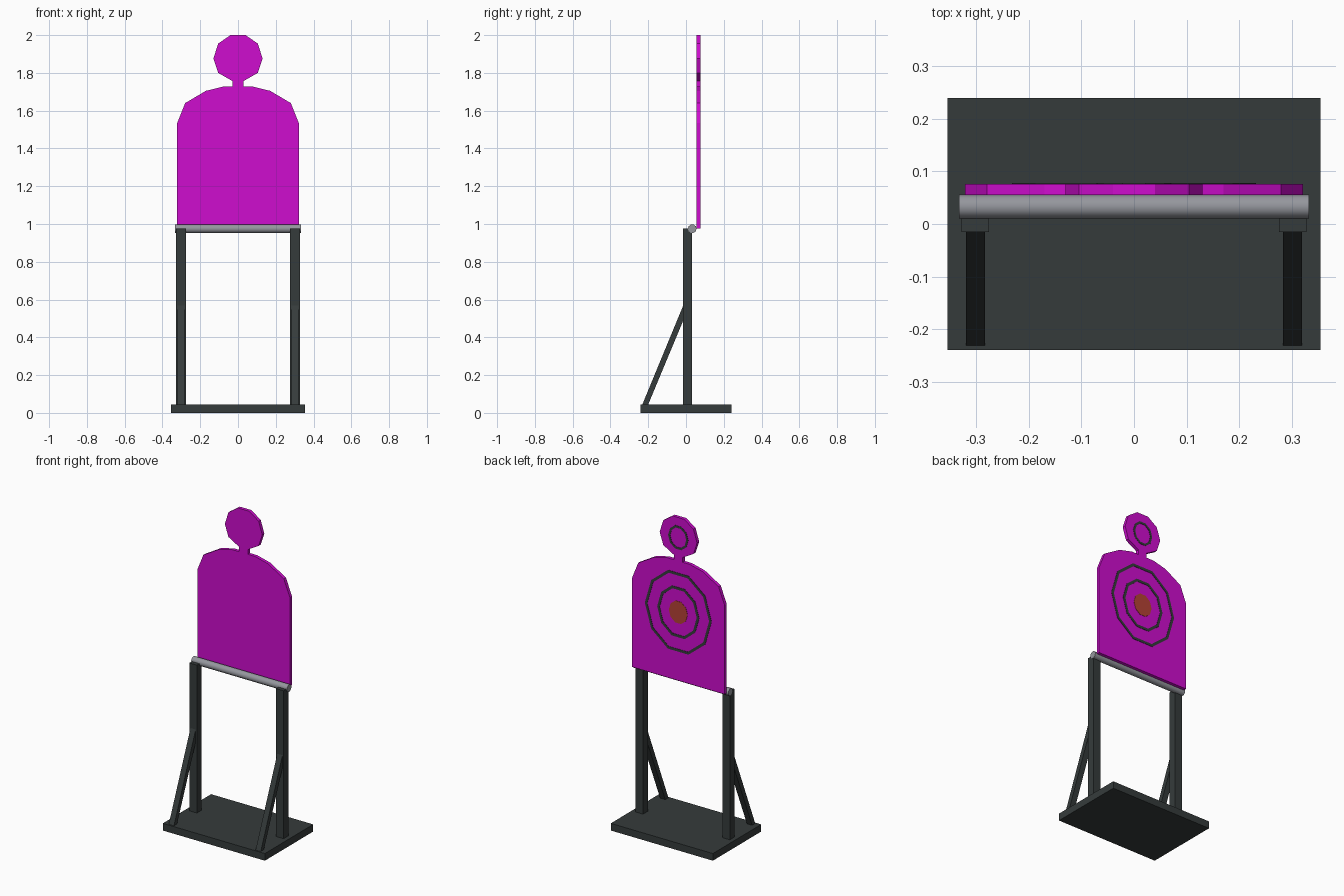
import bpy, bmesh, math
from mathutils import Vector

if "Cube" in bpy.data.objects:
    bpy.data.objects.remove(bpy.data.objects["Cube"])


def material(name, rgb):
    m = bpy.data.materials.new(name)
    m.diffuse_color = (*rgb, 1)
    m.use_nodes = True
    m.node_tree.nodes["Principled BSDF"].inputs["Base Color"].default_value = m.diffuse_color
    return m


DARK = material("dark_grey", (0.036, 0.044, 0.044))
MAGENTA = material("magenta", (0.62, 0.004, 0.62))
STEEL = material("steel_grey", (0.30, 0.31, 0.34))
RUST = material("rust_red", (0.46, 0.055, 0.035))


def finish(name, bm, mat):
    bmesh.ops.recalc_face_normals(bm, faces=bm.faces)
    me = bpy.data.meshes.new(name)
    bm.to_mesh(me)
    bm.free()
    me.materials.append(mat)
    ob = bpy.data.objects.new(name, me)
    bpy.context.collection.objects.link(ob)
    return ob


def prism(name, points, offset, mat):
    """Extrude one closed 3D outline by an offset vector."""
    bm = bmesh.new()
    face = bm.faces.new([bm.verts.new(p) for p in points])
    ext = bmesh.ops.extrude_face_region(bm, geom=[face], use_keep_orig=True)
    new = [g for g in ext["geom"] if isinstance(g, bmesh.types.BMVert)]
    bmesh.ops.translate(bm, verts=new, vec=Vector(offset))
    return finish(name, bm, mat)


def box(name, x0, x1, y0, y1, z0, z1, mat):
    pts = [(x0, y0, z0), (x1, y0, z0), (x1, y1, z0), (x0, y1, z0)]
    return prism(name, pts, (0, 0, z1 - z0), mat)


def oval(rx, rz, cz, y, sides=10):
    return [(rx * math.cos(math.tau * i / sides), y,
             cz + rz * math.sin(math.tau * i / sides)) for i in range(sides)]


def ring(name, rx, rz, cz, y, width, depth, mat):
    """Flat ten-sided ring plate."""
    bm = bmesh.new()
    loops = [[bm.verts.new(p) for p in oval(rx - w, rz - w, cz, yy)]
             for w, yy in ((0, y), (0, y + depth), (width, y + depth), (width, y))]
    for k in range(4):
        a, b = loops[k], loops[(k + 1) % 4]
        for i in range(10):
            j = (i + 1) % 10
            bm.faces.new((a[i], a[j], b[j], b[i]))
    return finish(name, bm, mat)


# Stand: base, posts and slanted braces
box("base_plate", -0.355, 0.355, -0.24, 0.24, 0, 0.045, DARK)
for side, s in (("left", -1), ("right", 1)):
    xc = 0.302 * s
    box(side + "_post", xc - 0.026, xc + 0.026, -0.015, 0.033, 0.04, 0.975, DARK)
    prism(side + "_brace",
          [(xc - 0.018, y, z) for y, z in
           ((-0.233, 0.04), (-0.202, 0.04), (-0.01, 0.50), (-0.01, 0.58))],
          (0.036, 0, 0), DARK)

# Hinge bar across the posts
bar = prism("hinge_bar",
            [(-0.333, 0.033 + 0.023 * math.cos(math.tau * i / 10),
              0.975 + 0.023 * math.sin(math.tau * i / 10)) for i in range(10)],
            (0.666, 0, 0), STEEL)
bpy.context.view_layer.objects.active = bar
bar.select_set(True)
bpy.ops.object.shade_smooth_by_angle(angle=math.radians(40))

# Silhouette board: half outline mirrored across x = 0
half = [(0.322, 0.975), (0.322, 1.535), (0.28, 1.64), (0.17, 1.705),
        (0.08, 1.727), (0.03, 1.727), (0.03, 1.757), (0.105, 1.80),
        (0.13, 1.876), (0.105, 1.955), (0.04, 2.0)]
outline = half + [(-x, z) for x, z in reversed(half)]
prism("silhouette_board", [(x, 0.055, z) for x, z in outline], (0, 0.021, 0), MAGENTA)

# Scoring marks on the back face
Y, D = 0.0755, 0.0025
ring("outer_ring", 0.232, 0.26, 1.405, Y, 0.017, D, DARK)
ring("inner_ring", 0.146, 0.165, 1.405, Y, 0.017, D, DARK)
ring("head_ring", 0.070, 0.077, 1.874, Y, 0.014, D, DARK)
prism("bullseye", oval(0.065, 0.072, 1.405, Y), (0, D, 0), RUST)
